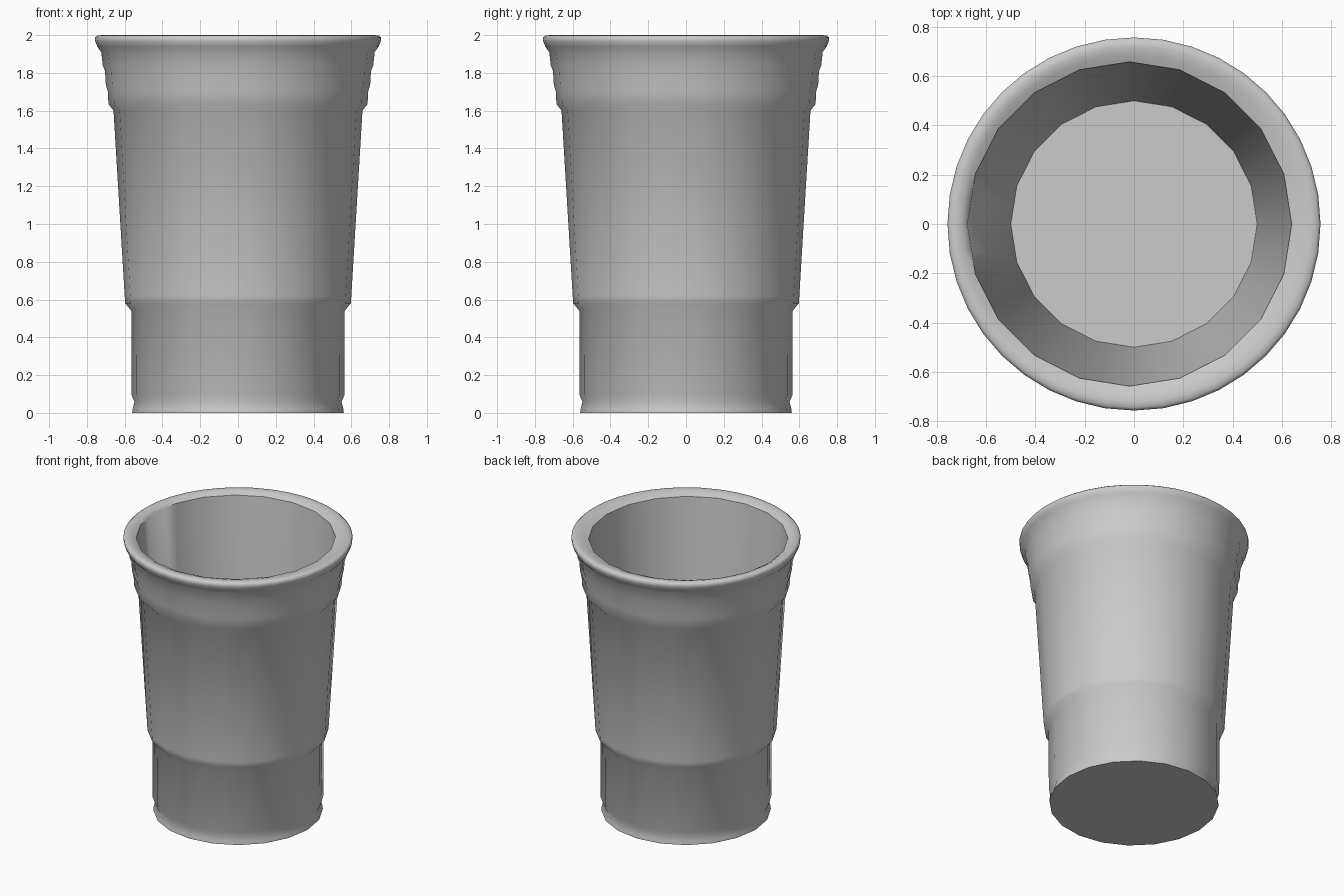
import bpy, bmesh
from math import cos, sin, pi

if "Cube" in bpy.data.objects:
    bpy.data.objects.remove(bpy.data.objects["Cube"])

N = 40  # every second point lies on a chord where the wall is 20-sided


def ring(bm, r, z, round_, x=0.0):
    pts = []
    for i in range(N):
        k = 1.0 if round_ or i % 2 == 0 else cos(pi / 20)
        a = 2 * pi * i / N
        pts.append(bm.verts.new((x + r * k * cos(a), r * k * sin(a), z)))
    return pts


# Profile from the foot, up the outside, over the rim and down to the floor:
# radius, height, fully round?, sideways shift
profile = [
    (0.56, 0.0, False, 0), (0.558, 0.02, False, 0),
    (0.548, 0.06, False, 0), (0.564, 0.095, False, 0),
    (0.565, 0.54, False, 0), (0.597, 0.58, False, 0),     # lower grip step
    (0.60, 0.62, False, 0), (0.659, 1.60, False, 0),      # main wall
    (0.686, 1.635, False, 0), (0.689, 1.70, False, 0),    # stepped bands
    (0.70, 1.74, False, 0), (0.704, 1.81, False, 0),
    (0.716, 1.84, False, 0), (0.724, 1.91, False, 0),
    (0.745, 1.94, True, 0), (0.756, 1.968, True, 0),      # rim
    (0.757, 1.988, True, 0), (0.745, 1.998, True, 0),
    (0.72, 2.0, True, 0), (0.69, 1.993, True, -0.008),
    (0.658, 1.978, False, -0.018),
    (0.50, 0.05, False, 0),                               # inner floor edge
]

# Cup
bm = bmesh.new()
rings = [ring(bm, *p) for p in profile]
for a, b in zip(rings, rings[1:]):
    for i in range(N):
        j = (i + 1) % N
        bm.faces.new((a[i], a[j], b[j], b[i]))
bm.faces.new(rings[0][::-1])
bm.faces.new(rings[-1])
bmesh.ops.recalc_face_normals(bm, faces=bm.faces)
mesh = bpy.data.meshes.new("cup")
bm.to_mesh(mesh)
bm.free()
cup = bpy.data.objects.new("cup", mesh)
bpy.context.collection.objects.link(cup)
bpy.context.view_layer.objects.active = cup
cup.select_set(True)
bpy.ops.object.shade_smooth_by_angle(angle=0.96)
